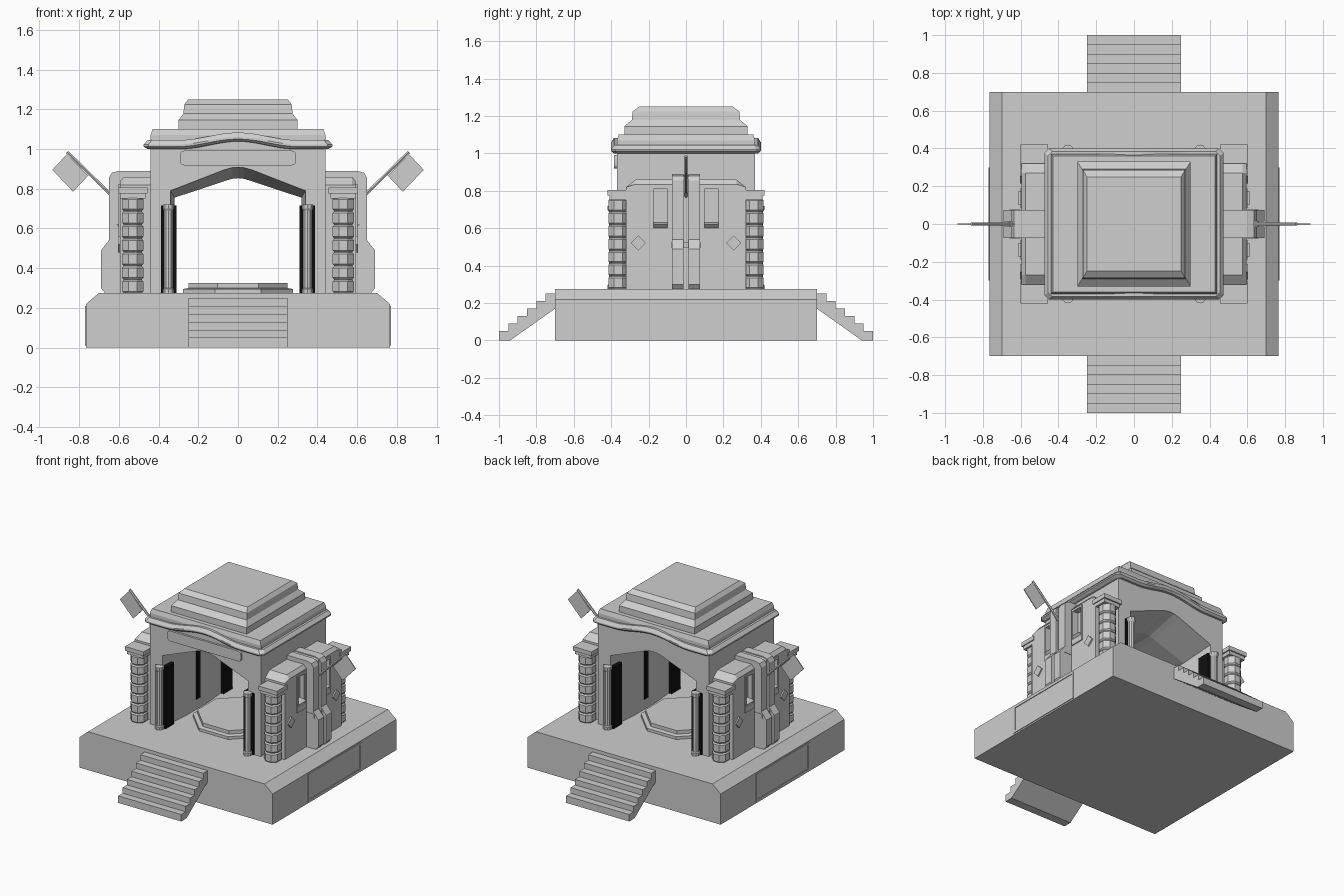
import bpy, bmesh, math
from mathutils import Matrix, Vector

cube = bpy.data.objects.get("Cube")
if cube:
    bpy.data.objects.remove(cube)


def material(name, value):
    m = bpy.data.materials.new(name)
    m.use_nodes = True
    m.diffuse_color = (value, value, value, 1)
    m.node_tree.nodes["Principled BSDF"].inputs["Base Color"].default_value = m.diffuse_color
    return m


STONE = material("pale grey stone", 0.62)
DARK = material("black", 0.005)


def finish(name, bm, mat=STONE):
    bmesh.ops.recalc_face_normals(bm, faces=bm.faces[:])
    me = bpy.data.meshes.new(name)
    bm.to_mesh(me)
    bm.free()
    ob = bpy.data.objects.new(name, me)
    bpy.context.collection.objects.link(ob)
    me.materials.append(mat)
    return ob


def loft(name, rings, mat=STONE, caps=True, closed=False):
    """Skin equal-length rings of points."""
    bm = bmesh.new()
    rows = [[bm.verts.new(p) for p in r] for r in rings]
    pairs = list(zip(rows, rows[1:]))
    if closed:
        pairs.append((rows[-1], rows[0]))
    for a, b in pairs:
        for i in range(len(a)):
            j = (i + 1) % len(a)
            bm.faces.new((a[i], a[j], b[j], b[i]))
    if caps and not closed:
        bm.faces.new(rows[0])
        bm.faces.new(rows[-1])
    return finish(name, bm, mat)


def box(name, x, y, z, mat=STONE):
    ring = [(x[0], y[0]), (x[1], y[0]), (x[1], y[1]), (x[0], y[1])]
    return loft(name, [[(a, b, c) for a, b in ring] for c in z], mat)


def prism_y(name, profile, y0, y1, mat=STONE):
    return loft(name, [[(x, y, z) for x, z in profile] for y in (y0, y1)], mat)


def prism_x(name, profile, x0, x1, mat=STONE):
    return loft(name, [[(x, y, z) for y, z in profile] for x in (x0, x1)], mat)


def tiers(name, levels):
    """Stacked rectangles given as half width, half depth, height."""
    corners = ((-1, -1), (1, -1), (1, 1), (-1, 1))
    return loft(name, [[(u * a, v * b, z) for u, v in corners] for a, b, z in levels])


def lathe(name, profile, sides, cx, cy, mat=STONE):
    turn = [(i + 0.5) * math.tau / sides for i in range(sides)]
    return loft(name, [[(cx + r * math.cos(t), cy + r * math.sin(t), z) for t in turn]
                       for r, z in profile], mat)


FLOOR = 0.275

# Plinth with chamfered side edges
half = [(0.765, 0), (0.765, 0.22), (0.70, FLOOR)]
prism_y("plinth", half + [(-x, z) for x, z in reversed(half)], -0.70, 0.70)

# Stairs at front and back
for s, side in ((-1, "front"), (1, "back")):
    steps = [(0.70, 0.17), (0.94, 0)]
    for i in range(6):
        y = 1.0 - 0.05 * i
        steps += [(y, 0 if i == 0 else 0.05 + 0.04 * (i - 1)), (y, 0.05 + 0.04 * i)]
    steps.append((0.70, 0.25))
    prism_x(side + "_stairs", [(s * y, z) for y, z in steps], -0.25, 0.25)

# Stepped octagonal floor
lathe("octagon_floor", [(0.30, FLOOR), (0.30, 0.295), (0.27, 0.30), (0.27, 0.325)],
      8, 0, 0)


# Hall with a pointed vault that narrows inward
def hall_ring(y, arch):
    inner = [(arch[0][0], FLOOR)] + arch
    left = [(-x, z) for x, z in reversed(inner[:-1])]
    outer = [(-0.44, FLOOR), (-0.44, 1.07), (0.44, 1.07), (0.44, FLOOR)]
    return [(x, y, z) for x, z in outer + inner + left]


mouth = [(0.34, 0.79), (0.07, 0.895), (0.03, 0.906), (0, 0.908)]
throat = [(0.32, 0.755), (0.07, 0.838), (0.03, 0.85), (0, 0.853)]
loft("hall", [hall_ring(-0.37, mouth), hall_ring(-0.12, throat),
              hall_ring(0.12, throat), hall_ring(0.37, mouth)])

# Stepped roof
tiers("roof_base", [(0.44, 0.37, 1.07), (0.43, 0.36, 1.10)])
tiers("roof_cap", [(0.30, 0.33, 1.10), (0.30, 0.33, 1.145), (0.275, 0.29, 1.178),
                   (0.27, 0.285, 1.225), (0.25, 0.25, 1.25)])

# Cornice, swept up in the middle of the front and back
edge = [-0.95 + 1.9 * i / 24 for i in range(25)]
path = ([(u, -1) for u in edge] + [(1, -0.94), (1, 0.94)]
        + [(-u, 1) for u in edge] + [(-1, 0.94), (-1, -0.94)])


def lift(u, v):
    t = abs(u) / 0.65
    return 0.038 * math.cos(t * math.pi / 2) ** 2 if abs(v) == 1 and t < 1 else 0


section = [(0.43, 0.36, 1.0), (0.455, 0.385, 1.0), (0.475, 0.40, 1.012),
           (0.475, 0.40, 1.022), (0.455, 0.385, 1.045), (0.43, 0.36, 1.045)]
loft("cornice", [[(u * a, v * b, z + lift(u, v)) for u, v in path]
                 for a, b, z in section], closed=True)

# Blank rounded panel over the front arch
panel = []
for cx, cz, start in ((0.27, 0.97, 0), (-0.27, 0.97, 90), (-0.27, 0.94, 180), (0.27, 0.94, 270)):
    for k in range(4):
        t = math.radians(start + 30 * k)
        panel.append((cx + 0.022 * math.cos(t), cz + 0.022 * math.sin(t)))
prism_y("front_panel", panel, -0.385, -0.36)

for sx, side in ((-1, "right"), (1, "left")):
    # Raised frame on the plinth side
    x = (sx * 0.755, sx * 0.77)
    for z in ((0.01, 0.025), (0.195, 0.21)):
        box(side + "_plinth_rail", x, (-0.30, 0.30), z)
    for y in (-0.30, 0.285):
        box(side + "_plinth_stile", x, (y, y + 0.015), (0.025, 0.195))

    # Side wing with two window recesses
    wing = [(-0.32, FLOOR), (-0.32, 0.82), (-0.27, 0.86)]
    outline = wing + [(-y, z) for y, z in reversed(wing)]
    rings = [[(sx * px, y, min(z, top)) for y, z in outline]
             for px, top in ((0.43, 0.9), (0.575, 0.9), (0.595, 0.835))]
    wing_ob = loft(side + "_wing", rings)
    for sy in (-1, 1):
        cutter = box("window_cutter", (sx * 0.56, sx * 0.66),
                     (sy * 0.10, sy * 0.175), (0.60, 0.81))
        mod = wing_ob.modifiers.new("window", "BOOLEAN")
        mod.operation, mod.object, mod.solver = "DIFFERENCE", cutter, "EXACT"
        bpy.context.view_layer.objects.active = wing_ob
        bpy.ops.object.modifier_apply(modifier=mod.name)
        bpy.data.objects.remove(cutter)

        # Window surround and sloping sill
        fx = (sx * 0.585, sx * 0.602)
        for y in (0.085, 0.175):
            box(side + "_window_jamb", fx, (sy * y, sy * (y + 0.012)), (0.56, 0.825))
        box(side + "_window_head", fx, (sy * 0.097, sy * 0.175), (0.81, 0.825))
        box(side + "_window_apron", fx, (sy * 0.097, sy * 0.175), (0.56, 0.60))
        prism_y(side + "_window_sill",
                [(sx * 0.56, 0.60), (sx * 0.56, 0.63), (sx * 0.612, 0.62), (sx * 0.592, 0.60)],
                sy * 0.10, sy * 0.175)

        # Diamond boss
        c, d = sy * 0.255, 0.04
        prism_x(side + "_diamond",
                [(c - d, 0.52), (c, 0.52 + d), (c + d, 0.52), (c, 0.52 - d)],
                sx * 0.58, sx * 0.604)

        # Ringed corner column with a slab on top
        rings = []
        for i in range(7):
            z = FLOOR + 0.069 * i
            rings += [(0.05, z), (0.058, z + 0.008), (0.058, z + 0.058), (0.05, z + 0.066)]
        lathe(side + "_corner_column", rings, 8, sx * 0.53, sy * 0.362)
        box(side + "_column_neck", (sx * 0.465, sx * 0.595), (sy * 0.31, sy * 0.41), (0.75, 0.775))
        box(side + "_column_slab", (sx * 0.455, sx * 0.602), (sy * 0.30, sy * 0.42), (0.775, 0.805))

        # Doorway: dark screen and slim column
        box(side + "_door_screen", (sx * 0.31, sx * 0.388), (sy * 0.28, sy * 0.378),
            (FLOOR, 0.715), DARK)
        lathe(side + "_door_column", [(0.03, FLOOR), (0.03, 0.295), (0.023, 0.30),
                                      (0.023, 0.69), (0.03, 0.70), (0.03, 0.72)],
              10, sx * 0.35, sy * 0.39)

        # Pilaster cheek
        outer = [(0.43, FLOOR), (0.43, 0.89), (0.60, 0.89), (0.635, 0.88), (0.65, 0.855),
                 (0.65, 0.54), (0.69, 0.49), (0.69, 0.30), (0.67, FLOOR)]
        prism_y(side + "_pilaster", [(sx * px, z) for px, z in outer], sy * 0.013, sy * 0.075)

    # Recessed pilaster core and band
    prism_y(side + "_pilaster_core", [(sx * min(px, 0.635), z - 0.006) for px, z in outer],
            -0.013, 0.013)
    box(side + "_pilaster_band", (sx * 0.60, sx * 0.658), (-0.078, 0.078), (0.495, 0.525))

    # Dark strip on the inner wall
    box(side + "_inner_strip", (sx * 0.312, sx * 0.33), (-0.02, 0.02), (0.35, 0.715), DARK)

    # Slanted pole and square flag
    a, b = Vector((sx * 0.64, 0, 0.77)), Vector((sx * 0.86, 0, 0.985))
    axis = (b - a).normalized()
    up = Vector((0, 1, 0))
    flat = axis.cross(up)
    loft(side + "_flag_pole", [[p + 0.009 * (up * math.cos(t) + flat * math.sin(t))
                                for t in [k * math.tau / 6 for k in range(6)]] for p in (a, b)])
    prism_y(side + "_flag", [(sx * px, z) for px, z in
                             ((0.86, 0.975), (0.935, 0.895), (0.83, 0.785), (0.755, 0.865))],
            -0.003, 0.003)
